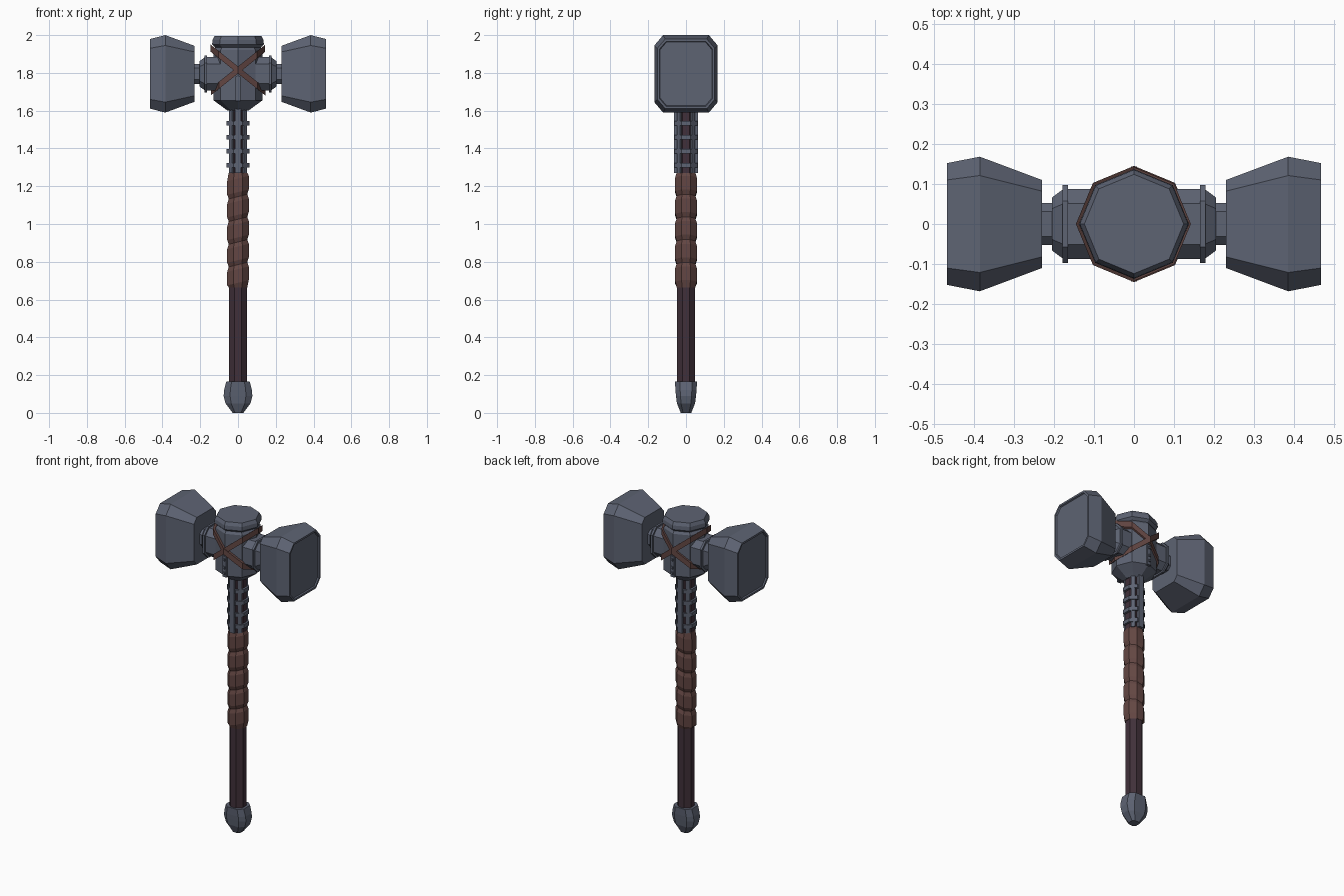
import bpy, bmesh
from math import sin, cos, pi, tan

if "Cube" in bpy.data.objects:
    bpy.data.objects.remove(bpy.data.objects["Cube"])


def material(name, color):
    m = bpy.data.materials.new(name)
    m.diffuse_color = (*color, 1)
    m.use_nodes = True
    m.node_tree.nodes["Principled BSDF"].inputs["Base Color"].default_value = m.diffuse_color
    return m


STEEL = material("steel", (0.11, 0.125, 0.17))
LEATHER = material("leather", (0.125, 0.062, 0.056))
WOOD = material("dark_wood", (0.052, 0.03, 0.042))
HZ = 1.795  # height of the head's axis


def loft(name, rings, mat, closed=False):
    """Skin equal-length rings; cap the ends, or join last to first."""
    bm = bmesh.new()
    loops = [[bm.verts.new(p) for p in r] for r in rings]
    pairs = list(zip(loops, loops[1:]))
    if closed:
        pairs.append((loops[-1], loops[0]))
    for a, b in pairs:
        n = len(a)
        for i in range(n):
            bm.faces.new((a[i], a[(i + 1) % n], b[(i + 1) % n], b[i]))
    if not closed:
        bm.faces.new(loops[0])
        bm.faces.new(loops[-1])
    bmesh.ops.recalc_face_normals(bm, faces=bm.faces)
    me = bpy.data.meshes.new(name)
    bm.to_mesh(me)
    bm.free()
    ob = bpy.data.objects.new(name, me)
    bpy.context.collection.objects.link(ob)
    me.materials.append(mat)
    return ob


def chamfered(a, b, ca, cb):
    """Rectangle of half sizes a, b with cut corners."""
    return [(a, b - cb), (a - ca, b), (ca - a, b), (-a, b - cb),
            (-a, cb - b), (ca - a, -b), (a - ca, -b), (a, cb - b)]


def ring8(rx, ry, z, turn=0.0, tilt=0.0):
    return [(rx * cos(turn + i * pi / 4), ry * sin(turn + i * pi / 4),
             z + tilt * rx * cos(turn + i * pi / 4)) for i in range(8)]


def box(name, x, y, z, w, d, h, mat, angle=0.0):
    ring = []
    for u, v in ((-w / 2, -d / 2), (w / 2, -d / 2), (w / 2, d / 2), (-w / 2, d / 2)):
        ring.append((x + u * cos(angle) - v * sin(angle), y + u * sin(angle) + v * cos(angle)))
    return loft(name, [[(*p, z - h / 2) for p in ring], [(*p, z + h / 2) for p in ring]], mat)


FLAT = pi / 8
K = 1 / cos(FLAT)  # flat-to-corner factor of an octagon

# Two hammer heads with recessed striking faces, and their stepped necks
head = [(0.23, 0.11, 0.148, 0.028, 0.032), (0.385, 0.168, 0.205, 0.047, 0.055),
        (0.467, 0.152, 0.184, 0.042, 0.049), (0.467, 0.141, 0.172, 0.036, 0.042),
        (0.459, 0.137, 0.168, 0.034, 0.040)]
neck = [(0.05, 0.088), (0.165, 0.088), (0.165, 0.098), (0.178, 0.098), (0.178, 0.086),
        (0.205, 0.066), (0.205, 0.053), (0.24, 0.053)]
for side, s in (("left", -1), ("right", 1)):
    loft(side + "_hammer_head",
         [[(s * x, y, HZ + z) for y, z in chamfered(hy, hz, cy, cz)] for x, hy, hz, cy, cz in head], STEEL)
    loft(side + "_neck",
         [[(s * x, y, HZ + z) for y, z in chamfered(r, r, 0.42 * r, 0.42 * r)] for x, r in neck], STEEL)

# Central socket and cap
socket = [(0.055, 1.60), (0.075, 1.615), (0.13, 1.655), (0.13, 1.92), (0.12, 1.935),
          (0.137, 1.95), (0.135, 1.975), (0.124, 1.995)]
loft("socket", [ring8(r, r, z) for r, z in socket], STEEL)

# Crossed leather straps: tilted loops around the socket
for name, k in (("strap_a", 0.8), ("strap_b", -0.8)):
    e = 0.0 if k > 0 else 0.003
    prof = [(0.126, -0.019), (0.142 + e, -0.019), (0.142 + e, 0.019), (0.126, 0.019)]
    loft(name, [[(r * cos(t), r * sin(t), 1.815 + k * r * cos(t) + dz) for r, dz in prof]
                for t in [i * pi / 4 for i in range(8)]], LEATHER, closed=True)

# Shaft
loft("shaft", [ring8(0.047 * K, 0.047 * K, z, FLAT) for z in (0.12, 1.63)], WOOD)

# Metal strips along the upper shaft, with binding rings
for i, a in enumerate((-pi / 2, pi / 2)):
    box(f"langet_{i}", 0.056 * cos(a), 0.056 * sin(a), 1.445, 0.032, 0.016, 0.35, STEEL)
    # Riveted plate on the socket
    box(f"socket_plate_{i}", 0, 0.125 * sin(a), 1.715, 0.026, 0.022, 0.13, STEEL)
    for j, z in enumerate((1.76, 1.71, 1.675)):
        box(f"rivet_{i}_{j}", 0, 0.138 * sin(a), z, 0.014, 0.01, 0.014, STEEL)
for i in range(4):
    a = pi / 4 + i * pi / 2
    box(f"corner_strip_{i}", 0.05 * cos(a), 0.05 * sin(a), 1.445, 0.012, 0.024, 0.35, STEEL, a)
for i in range(4):
    z = 1.312 + i * 0.074
    prof = [(0.044, -0.012), (0.060, -0.012), (0.060, 0.012), (0.044, 0.012)]
    loft(f"binding_ring_{i}", [[(r * K * cos(t), r * K * sin(t), z + dz) for r, dz in prof]
                               for t in [FLAT + j * pi / 4 for j in range(8)]], STEEL, closed=True)

# Leather grip: five bulging wraps with slanted seams
wraps = 5
z0, z1 = 0.665, 1.265
step = (z1 - z0) / wraps
rings = []
for i in range(wraps):
    b = z0 + i * step
    for f, r in ((0.0, 0.049), (0.2, 0.057), (0.8, 0.057)):
        tilt = 0.0 if i == 0 and f == 0 else 0.25
        rings.append(ring8(r * K, r * K, b + f * step, FLAT, tilt))
rings.append(ring8(0.050 * K, 0.050 * K, z1 + 0.005, FLAT))
loft("leather_grip", rings, LEATHER)

# Pommel
pommel = [(0.028, 0.028, 0.0), (0.066, 0.048, 0.05), (0.076, 0.053, 0.09),
          (0.074, 0.056, 0.12), (0.062, 0.058, 0.165)]
loft("pommel", [[(x, y, z) for x, y in chamfered(a, b, 0.45 * a, 0.45 * b)] for a, b, z in pommel], STEEL)
